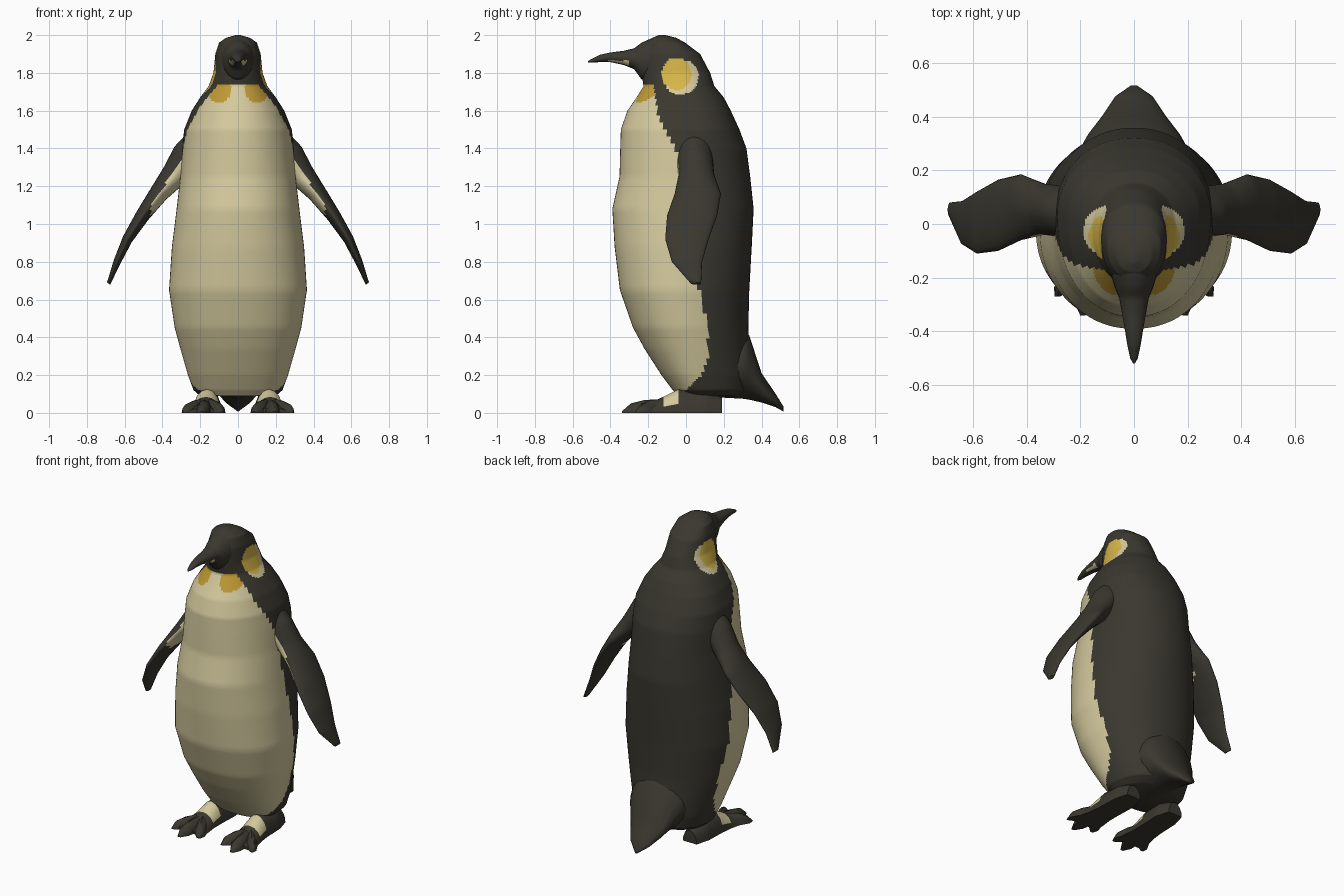
import bpy, bmesh, math
from mathutils import Vector

if "Cube" in bpy.data.objects:
    bpy.data.objects.remove(bpy.data.objects["Cube"])


def material(name, rgb):
    m = bpy.data.materials.new(name)
    m.diffuse_color = (*rgb, 1)
    m.use_nodes = True
    m.node_tree.nodes["Principled BSDF"].inputs["Base Color"].default_value = m.diffuse_color
    return m


MATS = [material("charcoal", (0.042, 0.039, 0.029)),
        material("cream", (0.66, 0.59, 0.34)),
        material("ear_yellow", (0.68, 0.47, 0.065)),
        material("chest_gold", (0.52, 0.32, 0.035))]
DARK, CREAM, YELLOW, GOLD = range(4)


def lerp_table(table, t):
    for (a, va), (b, vb) in zip(table, table[1:]):
        if t <= b:
            return va + (vb - va) * max(0, (t - a) / (b - a))
    return table[-1][1]


def oval(center, u, v, n, p=2.0, v_back=None):
    """Ring in the plane of u and v; v_back replaces v on the negative side."""
    pts = []
    for i in range(n):
        a = 2 * math.pi * i / n
        c, s = math.cos(a), math.sin(a)
        c = math.copysign(abs(c) ** (2 / p), c)
        s = math.copysign(abs(s) ** (2 / p), s)
        side = v if s >= 0 or v_back is None else v_back
        pts.append(Vector(center) + c * Vector(u) + s * Vector(side))
    return pts


def loft(name, rings, steps=1, rule=None, mirror=False, angle=50):
    """Skin the rings, split each span in steps, colour faces by the rule."""
    bm = bmesh.new()
    fine = []
    for a, b in zip(rings, rings[1:]):
        for k in range(steps):
            fine.append([p.lerp(q, k / steps) for p, q in zip(a, b)])
    fine.append(rings[-1])
    vs = [[bm.verts.new(p) for p in r] for r in fine]
    n = len(vs[0])
    for a, b in zip(vs, vs[1:]):
        for i in range(n):
            j = (i + 1) % n
            bm.faces.new((a[i], a[j], b[j], b[i]))
    bm.faces.new(vs[0])
    bm.faces.new(vs[-1])
    bmesh.ops.recalc_face_normals(bm, faces=bm.faces)
    for f in bm.faces:
        f.smooth = True
        if rule:
            f.material_index = rule(f.calc_center_median(), f.normal)
    me = bpy.data.meshes.new(name)
    bm.to_mesh(me)
    bm.free()
    me.set_sharp_from_angle(angle=math.radians(angle))
    for m in MATS:
        me.materials.append(m)
    ob = bpy.data.objects.new(name, me)
    bpy.context.collection.objects.link(ob)
    if mirror:
        ob.modifiers.new("mirror", 'MIRROR').use_mirror_merge = False
    return ob


# Body and skull: z, half width, widest y, front y, back y
BODY = [(0.09, .20, .08, -.04, .27), (0.12, .235, .08, -.07, .33),
        (0.20, .265, .06, -.13, .345), (0.34, .305, .03, -.22, .335),
        (0.45, .335, .00, -.28, .33), (0.65, .365, -.02, -.35, .335),
        (0.88, .350, -.02, -.378, .348), (1.08, .325, -.02, -.39, .358),
        (1.25, .305, .00, -.352, .34), (1.40, .295, .02, -.348, .32),
        (1.50, .285, .03, -.345, .283), (1.60, .245, .02, -.31, .237),
        (1.67, .20, .00, -.262, .20), (1.73, .155, -.02, -.225, .15),
        (1.80, .130, -.04, -.235, .128), (1.90, .120, -.06, -.23, .075),
        (1.96, .10, -.08, -.205, -.005), (1.985, .065, -.11, -.18, -.05),
        (2.0, .012, -.13, -.145, -.11)]
EDGE = [(.09, -.03), (.13, .01), (.2, .08), (.3, .12), (.48, .11), (.6, .08),
        (1.0, .01), (1.35, -.03), (1.45, -.085), (1.58, -.15), (1.75, -.175)]


def body_rule(c, n):
    x, y, z = abs(c.x), c.y, c.z
    if x > .07:
        if ((y + .05) / .08) ** 2 + ((z - 1.795) / .085) ** 2 < 1:
            return YELLOW
        if ((y + .028) / .094) ** 2 + ((z - 1.78) / .095) ** 2 < 1 and z < 1.86:
            return CREAM
    if z > 1.735:
        return DARK
    if y < lerp_table(EDGE, z):
        if ((x - .10) / .065) ** 2 + ((z - 1.71) / .065) ** 2 < 1:
            return GOLD
        return CREAM
    return DARK


loft("body", [oval((0, c, z), (w, 0, 0), (0, b - c, 0), 96, 2.15, (0, c - f, 0))
              for z, w, c, f, b in BODY], 8, body_rule)

# Face and beak: y, half width, bottom z, top z
FACE = [(-.10, .085, 1.76, 1.995), (-.14, .085, 1.755, 1.997), (-.19, .085, 1.755, 1.98),
        (-.235, .072, 1.765, 1.96), (-.275, .055, 1.82, 1.93),
        (-.33, .045, 1.842, 1.917), (-.40, .033, 1.857, 1.908),
        (-.455, .024, 1.857, 1.896), (-.50, .014, 1.854, 1.874),
        (-.52, .003, 1.856, 1.862)]


def beak_rule(c, n):
    low = lerp_table([(-.41, 1.871), (-.29, 1.862)], c.y)
    return CREAM if -.41 < c.y < -.30 and c.z < low and abs(n.x) > .45 else DARK


loft("face_and_beak", [oval((0, y, (a + b) / 2), (w, 0, 0), (0, 0, (b - a) / 2), 24)
                       for y, w, a, b in FACE], 4, beak_rule)

# Tail: y, half width, bottom z, top z
TAIL = [(.12, .20, .085, .36), (.30, .19, .075, .44), (.335, .17, .07, .41),
        (.40, .12, .055, .21), (.475, .07, .03, .10), (.515, .012, .008, .035)]
loft("tail", [oval((0, y, (a + b) / 2), (w, 0, 0), (0, 0, (b - a) / 2), 16, 1.8)
              for y, w, a, b in TAIL])

# Flippers: x, z, thickness, front y, back y
FLIPPER = [(.17, 1.50, .12, -.06, .13), (.26, 1.36, .18, -.05, .14),
           (.335, 1.26, .14, -.04, .15), (.42, 1.16, .10, -.06, .185),
           (.505, 1.045, .075, -.10, .165), (.585, .92, .055, -.11, .12),
           (.64, .80, .04, -.075, .085), (.685, .685, .02, .025, .08)]


def flipper_rule(c, n):
    inner = n.x * .8 + n.z * .6
    reach = .46 - max(0, c.y + .02) * .6
    return CREAM if c.x < reach and inner < .3 and c.y < .07 else DARK


loft("flipper", [oval((x, (f + b) / 2, z), (0, (b - f) / 2, 0),
                      (.42 * t, 0, .28 * t), 24, 1.8)
                 for x, z, t, f, b in FLIPPER], 6, flipper_rule, True, 70)


# Feet: flat-soled domes
def dome(x, y, w, h, n=16):
    ring = oval((x, y, 0), (w, 0, 0), (0, 0, h), n)
    for p in ring:
        p.z = max(0, p.z)
    return ring


def foot_rule(c, n):
    return CREAM if -.125 < c.y < -.04 and c.z > .045 and n.z > .1 else DARK


FOOT = [(.16, .19, .05, .08), (.16, .10, .075, .125), (.165, -.04, .075, .125),
        (.17, -.12, .08, .085), (.175, -.20, .095, .05), (.18, -.255, .085, .025)]
loft("foot", [dome(*s) for s in FOOT], 5, foot_rule, True)

# Toes: tip x and y
for label, tx, ty in (("inner", .085, -.29), ("middle", .19, -.34), ("outer", .285, -.27)):
    rings = []
    for t, w, h in ((0, .035, .075), (.5, .042, .068), (.8, .036, .05), (1, .010, .008)):
        rings.append(dome(.17 + (tx - .17) * t, -.10 + (ty + .10) * t, w, h, 12))
    loft(label + "_toe", rings, 1, None, True, 40)
